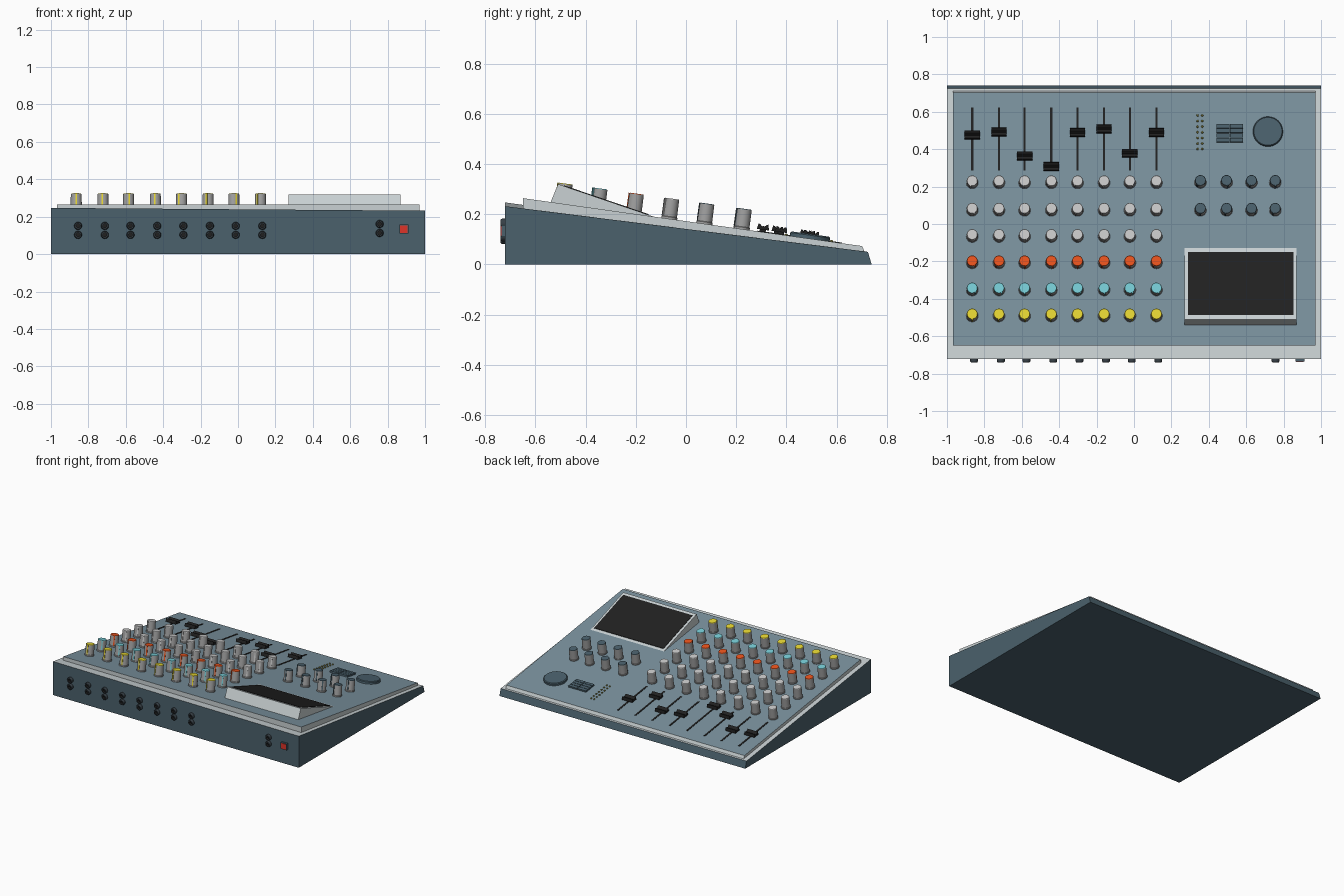
import bpy, bmesh, math, random
from mathutils import Matrix, Vector

if "Cube" in bpy.data.objects:
    bpy.data.objects.remove(bpy.data.objects["Cube"])

random.seed(4)


def mat(name, r, g, b):
    m = bpy.data.materials.new(name)
    m.diffuse_color = [(c / 255) ** 2.2 for c in (r, g, b)] + [1]
    m.use_nodes = True
    m.node_tree.nodes["Principled BSDF"].inputs["Base Color"].default_value = m.diffuse_color
    return m


BODY = mat("slate", 76, 97, 108)
RIM = mat("light_grey", 200, 208, 210)
PANEL = mat("blue_grey", 122, 145, 157)
BLACK = mat("black", 38, 38, 38)
SIDE = mat("knob_grey", 160, 160, 160)
WHITE = mat("white", 205, 205, 205)
ORANGE = mat("orange", 235, 85, 35)
CYAN = mat("cyan", 120, 205, 215)
YELLOW = mat("yellow", 232, 215, 55)
RED = mat("red", 220, 55, 45)
OLIVE = mat("led_olive", 130, 125, 60)

SLOPE = 0.141
TILT = Matrix.Rotation(-math.atan(SLOPE), 4, 'X')


def on_panel(x, y):
    """Frame sitting on the sloped panel."""
    return Matrix.Translation((x, y, 0.1716 - SLOPE * y)) @ TILT


def to_mesh(bm, name, mats):
    bmesh.ops.recalc_face_normals(bm, faces=bm.faces[:])
    for f in bm.faces:
        f.smooth = True
    for e in bm.edges:
        e.smooth = len(e.link_faces) == 2 and e.calc_face_angle(0) < math.radians(30)
    me = bpy.data.meshes.new(name)
    bm.to_mesh(me)
    bm.free()
    for m in mats:
        me.materials.append(m)
    return me


def add(me, name, matrix=Matrix()):
    ob = bpy.data.objects.new(name, me)
    ob.matrix_world = matrix
    bpy.context.collection.objects.link(ob)
    return ob


def box(bm, size, centre, mi=0):
    r = bmesh.ops.create_cube(bm, size=1, matrix=Matrix.Translation(centre) @ Matrix.Diagonal((*size, 1)))
    for f in {f for v in r["verts"] for f in v.link_faces}:
        f.material_index = mi


def lathe(bm, prof, mats, segs=24):
    """Revolve (radius, height) points about z, capping both ends."""
    rings = [[bm.verts.new((r * math.cos(2 * math.pi * i / segs), r * math.sin(2 * math.pi * i / segs), z))
              for i in range(segs)] for r, z in prof]
    for k in range(len(prof) - 1):
        for i in range(segs):
            j = (i + 1) % segs
            bm.faces.new((rings[k][i], rings[k][j], rings[k + 1][j], rings[k + 1][i])).material_index = mats[k]
    bm.faces.new(rings[0][::-1])
    bm.faces.new(rings[-1]).material_index = mats[-1]


def prism(bm, left, right):
    """Join two matching (x, y, z) outlines into a solid."""
    a, b = [bm.verts.new(p) for p in left], [bm.verts.new(p) for p in right]
    n = len(a)
    bm.faces.new(a)
    bm.faces.new(b[::-1])
    for i in range(n):
        bm.faces.new((a[i], a[(i + 1) % n], b[(i + 1) % n], b[i]))


def wedge(name, x0, x1, prof, mats, prof2=None):
    bm = bmesh.new()
    prism(bm, [(x0, y, z) for y, z in prof], [(x1, y, z) for y, z in prof2 or prof])
    bm.normal_update()
    bmesh.ops.recalc_face_normals(bm, faces=bm.faces[:])
    for f in bm.faces:
        f.material_index = int(f.normal.z > 0.8)
    return add(to_mesh(bm, name, mats), name)


# Sloped case and raised control panel
wedge("case", -1, 1, [(-0.722, 0), (-0.722, 0.247), (0.725, 0.05), (0.74, 0)], [BODY, RIM],
      [(-0.722, 0), (-0.722, 0.232), (0.725, 0.05), (0.74, 0)])
wedge("control_panel", -0.967, 0.97, [(-0.65, 0.2), (-0.65, 0.264), (0.702, 0.073), (0.714, 0.045)], [RIM, PANEL])

# Display housing and screen
wedge("display_housing", 0.27, 0.868, [(-0.547, 0.23), (-0.51, 0.32), (-0.125, 0.189), (-0.125, 0.17)], [RIM, RIM])
drop = (0.189 - 0.32) / 0.385
wedge("display_screen", 0.288, 0.852, [(y, 0.32 + drop * (y + 0.51) + d)
      for y, d in ((-0.487, -0.01), (-0.487, 0.003), (-0.15, 0.003), (-0.15, -0.01))], [BLACK, BLACK])


# Knobs with coloured cap and pointer stripe
def knob_mesh(name, colour):
    bm = bmesh.new()
    lathe(bm, [(0.032, -0.005), (0.032, 0.008), (0.03, 0.01), (0.029, 0.079), (0.027, 0.082)], [0, 0, 0, 1, 1])
    box(bm, (0.008, 0.006, 0.07), (0, -0.029, 0.046), 1)
    return to_mesh(bm, name, [SIDE, colour])


COLS = [-0.865, -0.722, -0.585, -0.442, -0.302, -0.16, -0.022, 0.12]
ROWS = [(0.22, WHITE, "level"), (0.073, WHITE, "send"), (-0.067, WHITE, "pan"),
        (-0.208, ORANGE, "low"), (-0.353, CYAN, "mid"), (-0.492, YELLOW, "high")]
for y, colour, label in ROWS:
    me = knob_mesh(label + "_knob", colour)
    for x in COLS:
        add(me, label + "_knob", on_panel(x, y) @ Matrix.Rotation(random.uniform(-0.7, 0.7), 4, 'Z'))
me = knob_mesh("master_knob", BODY)
for y in (0.222, 0.073):
    for x in (0.355, 0.495, 0.628, 0.755):
        add(me, "master_knob", on_panel(x, y) @ Matrix.Rotation(random.uniform(-0.7, 0.7), 4, 'Z'))

# Faders: slot plus scooped cap on a stem
bm = bmesh.new()
box(bm, (0.012, 0.34, 0.006), (0, 0, 0))
slot = to_mesh(bm, "fader_slot", [BLACK])
bm = bmesh.new()
outline = [(-0.024, 0.01), (-0.02, 0.033), (-0.012, 0.03), (-0.005, 0.022), (0, 0.026),
           (0.005, 0.022), (0.012, 0.03), (0.02, 0.033), (0.024, 0.01)]
prism(bm, [(-0.041, y, z) for y, z in outline], [(0.041, y, z) for y, z in outline])
box(bm, (0.01, 0.025, 0.02), (0, 0, 0.005))
cap = to_mesh(bm, "fader_cap", [BLACK])
for x, y in zip(COLS, (0.475, 0.49, 0.363, 0.305, 0.487, 0.506, 0.377, 0.487)):
    add(slot, "fader_slot", on_panel(x, 0.453))
    add(cap, "fader_cap", on_panel(x, y))

# Jog wheel with finger dimple
bm = bmesh.new()
lathe(bm, [(0.08, -0.005), (0.08, 0.014), (0.075, 0.019)], [0, 0, 0], 40)
add(to_mesh(bm, "jog_wheel", [BODY]), "jog_wheel", on_panel(0.716, 0.493))

# Button block
bm = bmesh.new()
for x in (-0.037, 0.037):
    for i in range(4):
        box(bm, (0.07, 0.022, 0.016), (x, (i - 1.5) * 0.025, 0.004))
add(to_mesh(bm, "buttons", [BODY]), "buttons", on_panel(0.512, 0.485))

# Level meter lights
bm = bmesh.new()
lathe(bm, [(0.006, -0.003), (0.006, 0.004), (0.004, 0.007)], [0, 0, 0], 10)
led = to_mesh(bm, "meter_light", [OLIVE])
for x in (0.34, 0.365):
    for i in range(7):
        add(led, "meter_light", on_panel(x, 0.4 + i * 0.03))

# Sockets on the front wall: ring, recess
bm = bmesh.new()
lathe(bm, [(0.021, -0.01), (0.021, 0.012), (0.017, 0.018), (0.01, 0.018), (0.01, 0.002)], [0, 0, 0, 1, 1])
jack = to_mesh(bm, "socket", [mat("socket_dark", 58, 66, 72), BLACK])
FRONT = Matrix.Rotation(math.pi / 2, 4, 'X')
for x, z in [(x + 0.01, 0.127) for x in COLS] + [(0.757, 0.137)]:
    for dz in (-0.024, 0.024):
        add(jack, "socket", Matrix.Translation((x, -0.722, z + dz)) @ FRONT)

# Power switch
bm = bmesh.new()
box(bm, (0.048, 0.02, 0.048), (0, 0, 0), 0)
box(bm, (0.04, 0.01, 0.04), (0, -0.008, 0), 1)
add(to_mesh(bm, "power_switch", [BODY, RED]), "power_switch", Matrix.Translation((0.887, -0.726, 0.133)))
